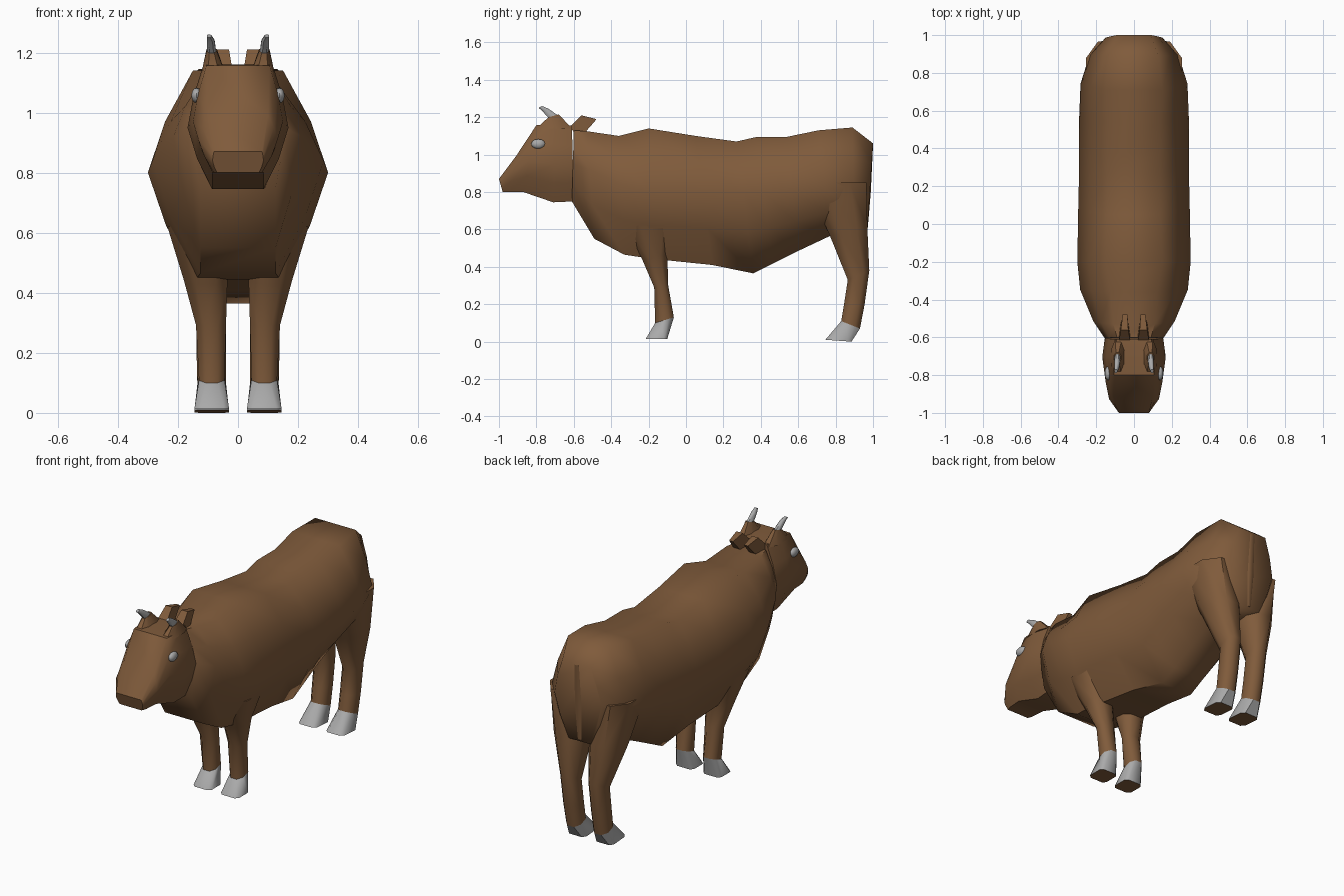
import bpy, bmesh, math
from mathutils import Vector


def material(name, rgb):
    m = bpy.data.materials.new(name)
    m.diffuse_color = (*rgb, 1)
    return m


BROWN = material("brown hide", (0.215, 0.105, 0.044))
GREY = material("grey horn", (0.40, 0.40, 0.40))


def finish(name, bm, mats, mirror=False, angle=50):
    bmesh.ops.recalc_face_normals(bm, faces=bm.faces)
    me = bpy.data.meshes.new(name)
    bm.to_mesh(me)
    bm.free()
    for m in mats:
        me.materials.append(m)
    for p in me.polygons:
        p.use_smooth = True
    me.set_sharp_from_angle(angle=math.radians(angle))
    ob = bpy.data.objects.new(name, me)
    bpy.context.scene.collection.objects.link(ob)
    if mirror:
        ob.modifiers.new("mirror", "MIRROR").use_axis[0] = True
    return ob


def loft(name, rings, mats, mirror=False, angle=50):
    """Skin a list of closed rings and cap both ends."""
    bm = bmesh.new()
    vs = [[bm.verts.new(p) for p in r] for r in rings]
    n = len(vs[0])
    for a, b in zip(vs, vs[1:]):
        for i in range(n):
            j = (i + 1) % n
            bm.faces.new((a[i], a[j], b[j], b[i]))
    bm.faces.new(vs[0])
    sole = bm.faces.new(vs[-1])
    if len(mats) > 1:
        sole.material_index = 1
    return finish(name, bm, mats, mirror, angle)


def trunk_ring(yt, zt, wt, zm, wm, yb, zb, wb):
    """Symmetric cross-section: flat top, widest at zm, narrow underside."""
    k = 0.62
    half = [(wt, zt), (k * wm + (1 - k) * wt, (zt + zm) / 2), (wm, zm),
            (k * wm + (1 - k) * wb, (zm + zb) / 2), (wb, zb)]
    pts = [(x, yb + (yt - yb) * (z - zb) / (zt - zb), z) for x, z in half]
    return pts + [(-x, y, z) for x, y, z in reversed(pts)]


def limb_ring(zf, zb, y0, y1, x0, x1, c=0.27):
    """Chamfered rectangle, height zf at its front and zb at its back."""
    uv = [(c, 0), (1 - c, 0), (1, c), (1, 1 - c),
          (1 - c, 1), (c, 1), (0, 1 - c), (0, c)]
    return [(x0 + (x1 - x0) * u, y0 + (y1 - y0) * v, zf + (zb - zf) * v)
            for u, v in uv]


# Body from neck to rump
loft("body", [trunk_ring(*r) for r in (
    (-0.60, 1.13, 0.09, 0.95, 0.155, -0.61, 0.75, 0.125),
    (-0.53, 1.125, 0.11, 0.92, 0.215, -0.49, 0.55, 0.125),
    (-0.36, 1.10, 0.125, 0.84, 0.285, -0.33, 0.465, 0.125),
    (-0.20, 1.14, 0.15, 0.80, 0.30, -0.20, 0.445, 0.14),
    (0.05, 1.10, 0.14, 0.80, 0.295, 0.14, 0.41, 0.12),
    (0.27, 1.07, 0.14, 0.80, 0.29, 0.36, 0.365, 0.10),
    (0.38, 1.095, 0.14, 0.80, 0.29, 0.46, 0.415, 0.10),
    (0.54, 1.095, 0.14, 0.80, 0.29, 0.60, 0.485, 0.10),
    (0.71, 1.13, 0.15, 0.82, 0.283, 0.77, 0.565, 0.10),
    (0.89, 1.145, 0.13, 0.83, 0.235, 0.90, 0.58, 0.12),
    (1.00, 1.06, 0.09, 0.85, 0.15, 0.97, 0.60, 0.07))], [BROWN], angle=60)

# Head, tapering to the muzzle
loft("head", [trunk_ring(*r) for r in (
    (-0.61, 1.155, 0.09, 0.95, 0.155, -0.60, 0.75, 0.09),
    (-0.70, 1.16, 0.115, 0.95, 0.168, -0.71, 0.745, 0.085),
    (-0.80, 1.157, 0.105, 0.97, 0.15, -0.87, 0.80, 0.085),
    (-0.91, 0.99, 0.10, 0.91, 0.132, -0.95, 0.80, 0.08),
    (-1.00, 0.87, 0.08, 0.84, 0.085, -0.98, 0.80, 0.07))], [BROWN])

# Legs with hooves, each pair mirrored
front_ankle = limb_ring(0.10, 0.13, -0.165, -0.065, 0.045, 0.13)
rear_ankle = limb_ring(0.11, 0.07, 0.83, 0.93, 0.04, 0.135)
loft("front_legs", [
    limb_ring(0.62, 0.62, -0.32, -0.05, 0.04, 0.235),
    limb_ring(0.43, 0.47, -0.23, -0.10, 0.035, 0.18),
    limb_ring(0.29, 0.30, -0.17, -0.095, 0.04, 0.14),
    front_ankle], [BROWN], True)
loft("rear_legs", [
    limb_ring(0.85, 0.85, 0.64, 0.965, 0.02, 0.255),
    limb_ring(0.565, 0.60, 0.77, 0.97, 0.02, 0.205),
    limb_ring(0.33, 0.38, 0.865, 0.98, 0.04, 0.14),
    limb_ring(0.20, 0.20, 0.845, 0.955, 0.04, 0.138),
    rear_ankle], [BROWN], True)
loft("front_hooves", [front_ankle,
     limb_ring(0.015, 0.015, -0.215, -0.10, 0.03, 0.145, 0.15)],
     [GREY, BROWN], True)
loft("rear_hooves", [rear_ankle,
     limb_ring(0.01, 0.0, 0.745, 0.885, 0.03, 0.145, 0.15)],
     [GREY, BROWN], True)

# Tail lying against the rump
loft("tail", [limb_ring(1.05, 1.05, 0.96, 1.0, -0.03, 0.03),
              limb_ring(0.80, 0.80, 0.945, 0.988, -0.03, 0.03),
              limb_ring(0.61, 0.61, 0.935, 0.972, -0.022, 0.022)], [BROWN])

# Brow knobs carrying the horns
loft("horn_bases", [
    limb_ring(1.14, 1.14, -0.80, -0.61, 0.045, 0.12),
    limb_ring(1.20, 1.215, -0.735, -0.68, 0.07, 0.105)], [BROWN], True)
loft("horns", [
    limb_ring(1.195, 1.21, -0.735, -0.685, 0.073, 0.102),
    limb_ring(1.235, 1.245, -0.77, -0.735, 0.078, 0.104),
    limb_ring(1.25, 1.26, -0.788, -0.77, 0.088, 0.104)], [GREY], True)

# Ears pointing back and up
ear = []
for y0, z0, y1, z1, xa, xb in (
        (-0.62, 1.15, -0.58, 1.09, 0.02, 0.08),
        (-0.56, 1.21, -0.53, 1.13, 0.03, 0.07),
        (-0.48, 1.19, -0.49, 1.175, 0.035, 0.06)):
    ear.append([(xa, y0, z0), (xb, y0, z0), (xb, y1, z1), (xa, y1, z1)])
loft("ears", ear, [BROWN], True, 30)

# Eyes as flattened balls
bm = bmesh.new()
bmesh.ops.create_uvsphere(bm, u_segments=10, v_segments=6, radius=1)
bmesh.ops.scale(bm, vec=Vector((0.018, 0.038, 0.026)), verts=bm.verts)
bmesh.ops.translate(bm, vec=Vector((0.138, -0.79, 1.057)), verts=bm.verts)
finish("eyes", bm, [GREY], True)
